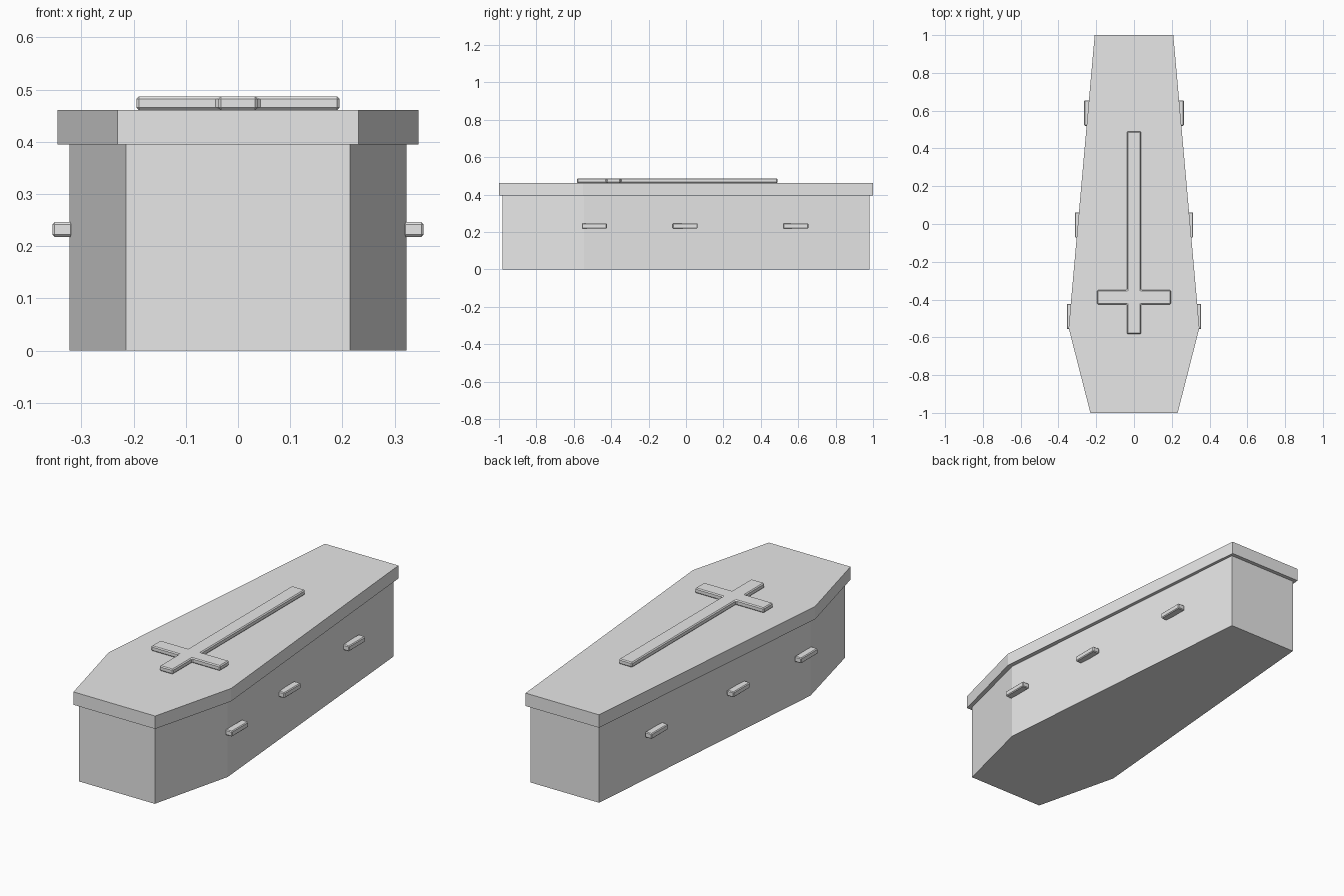
import bpy
import bmesh

cube = bpy.data.objects.get("Cube")
if cube:
    bpy.data.objects.remove(cube, do_unlink=True)

# Plain grey for every part
grey = bpy.data.materials.new("plain_grey")
grey.use_nodes = True
colour = (0.8, 0.8, 0.8, 1.0)
grey.diffuse_color = colour
grey.node_tree.nodes["Principled BSDF"].inputs["Base Color"].default_value = colour


def prism(name, half_outline, z0, z1, bevel=0.0):
    """Extrude a left-half outline, mirrored across x = 0, from z0 to z1."""
    outline = half_outline + [(-x, y) for x, y in reversed(half_outline)]
    return solid(name, outline, z0, z1, bevel)


def solid(name, outline, z0, z1, bevel=0.0):
    bm = bmesh.new()
    base = bm.faces.new([bm.verts.new((x, y, z0)) for x, y in outline])
    top = bmesh.ops.extrude_face_region(bm, geom=[base])["geom"]
    verts = [v for v in top if isinstance(v, bmesh.types.BMVert)]
    bmesh.ops.translate(bm, verts=verts, vec=(0, 0, z1 - z0))
    bmesh.ops.recalc_face_normals(bm, faces=bm.faces[:])
    mesh = bpy.data.meshes.new(name)
    bm.to_mesh(mesh)
    bm.free()
    mesh.materials.append(grey)
    obj = bpy.data.objects.new(name, mesh)
    bpy.context.collection.objects.link(obj)
    if bevel:
        mod = obj.modifiers.new("edge_bevel", "BEVEL")
        mod.width = bevel
        mod.segments = 1
    return obj


# Tapered six-sided box and its overhanging lid
prism("box_body", [(0.215, -0.98), (0.323, -0.545), (0.195, 0.98)], 0, 0.395)
prism("lid", [(0.231, -1), (0.346, -0.55), (0.208, 1)], 0.395, 0.461)

# Raised cross on the lid
prism("lid_cross", [(0.038, -0.582), (0.038, -0.425), (0.195, -0.425),
                    (0.195, -0.35), (0.038, -0.35), (0.038, 0.49)],
      0.461, 0.487, 0.005)

# Three bar handles on each side
for place, y, outer in (("front", -0.49, 0.356), ("middle", -0.005, 0.313),
                        ("back", 0.587, 0.264)):
    for side, s in (("left", 1), ("right", -1)):
        inner = outer - 0.039
        solid(f"{side}_{place}_handle",
              [(s * inner, y - 0.067), (s * outer, y - 0.067),
               (s * outer, y + 0.067), (s * inner, y + 0.067)],
              0.218, 0.246, 0.004)
